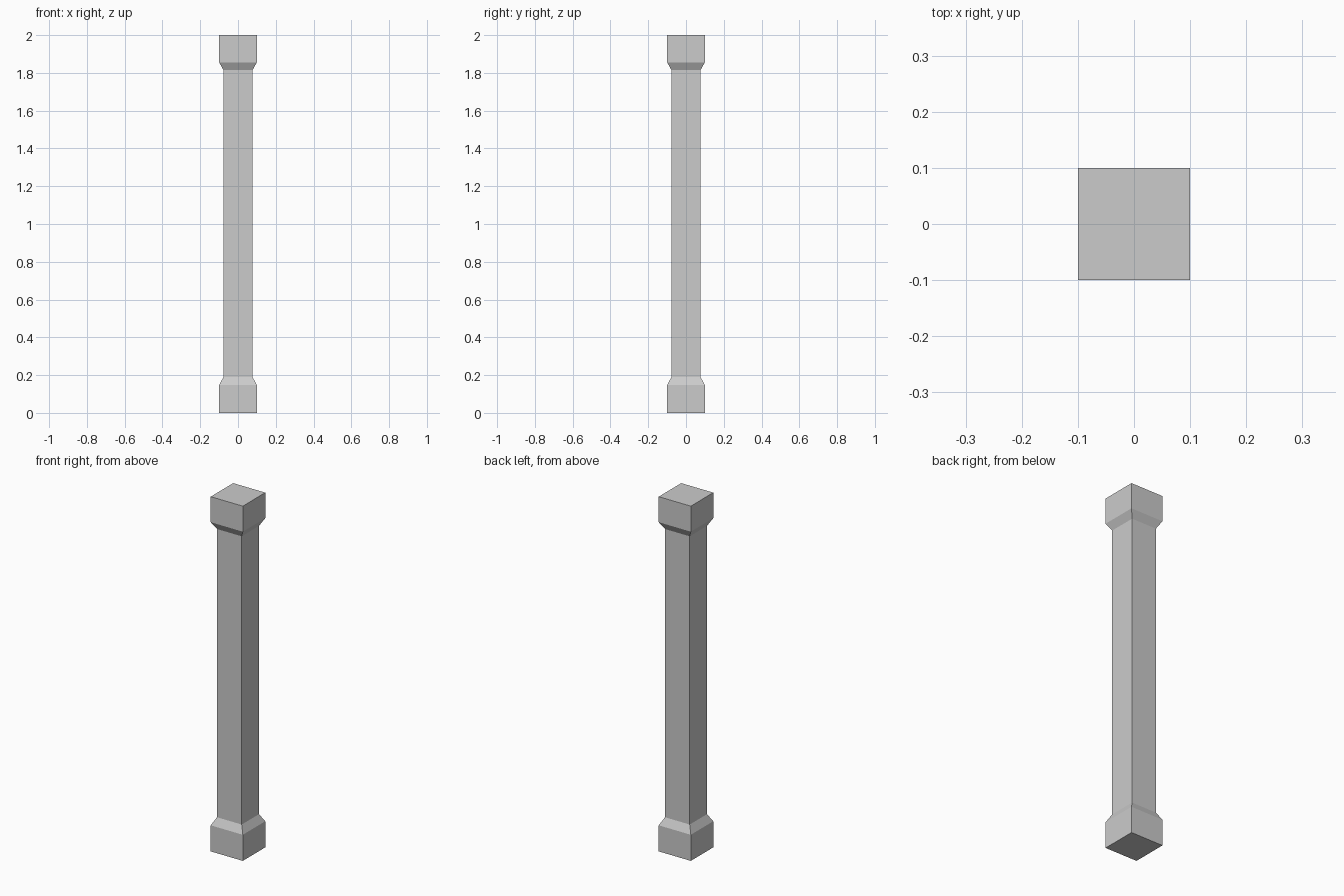
import bpy, bmesh

if "Cube" in bpy.data.objects:
    bpy.data.objects.remove(bpy.data.objects["Cube"])

# Profile of the square column: (half width, height)
profile = [(0.10, 0.0), (0.10, 0.147), (0.077, 0.19),
           (0.077, 1.815), (0.10, 1.856), (0.10, 2.0)]

bm = bmesh.new()

# Square ring at each profile height
rings = [[bm.verts.new((sx * w, sy * w, z))
          for sx, sy in ((-1, -1), (1, -1), (1, 1), (-1, 1))]
         for w, z in profile]

# Side walls between neighbouring rings
for low, high in zip(rings, rings[1:]):
    for i in range(4):
        j = (i + 1) % 4
        bm.faces.new((low[i], low[j], high[j], high[i]))

# Bottom and top caps
bm.faces.new(rings[0][::-1])
bm.faces.new(rings[-1])

mesh = bpy.data.meshes.new("square_column")
bm.to_mesh(mesh)
bm.free()
bpy.context.collection.objects.link(bpy.data.objects.new("square_column", mesh))
